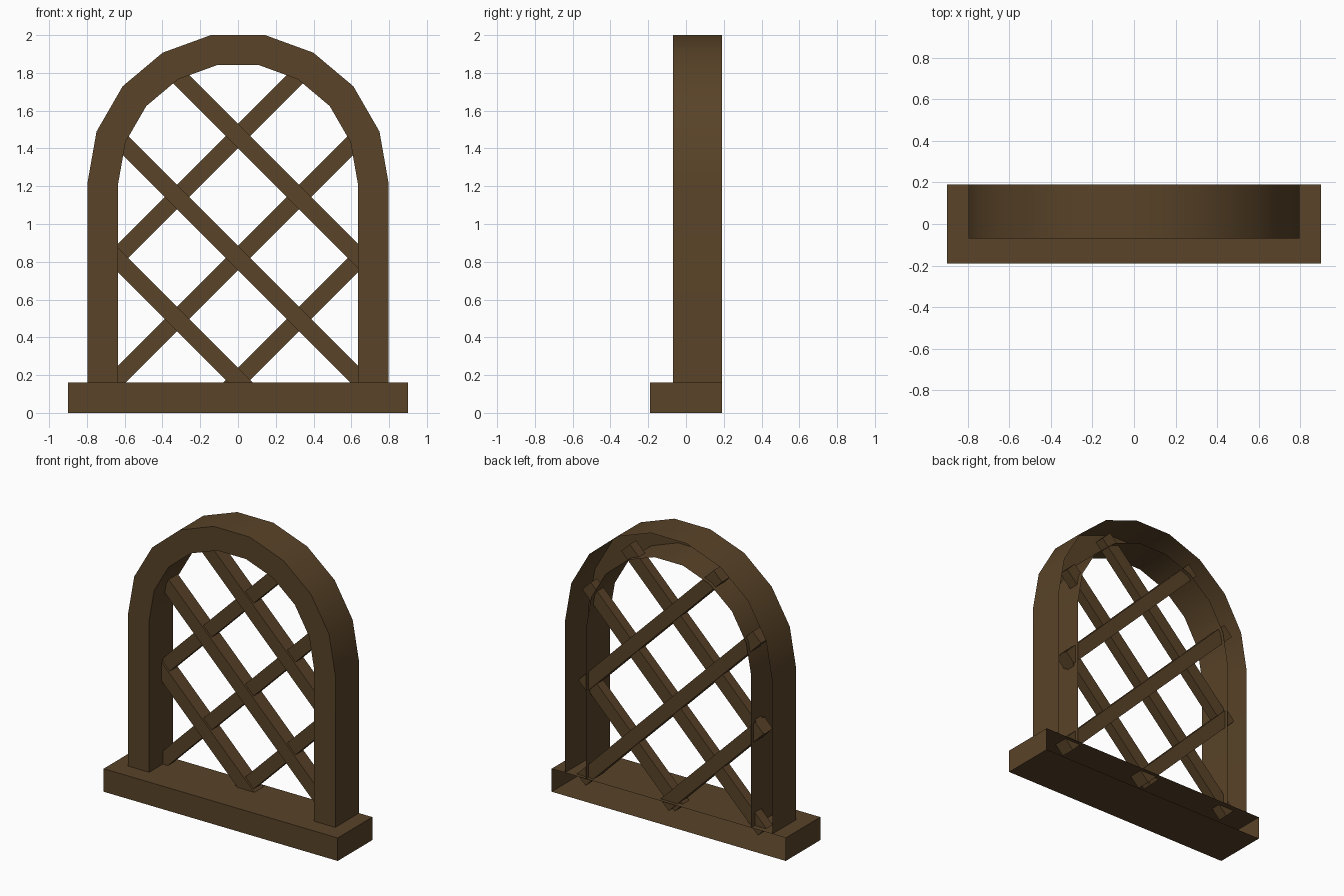
import bpy, bmesh, math
from mathutils import Matrix

if "Cube" in bpy.data.objects:
    bpy.data.objects.remove(bpy.data.objects["Cube"])

wood = bpy.data.materials.new("dark_wood")
wood.diffuse_color = (0.10, 0.056, 0.021, 1)
wood.use_nodes = True
wood.node_tree.nodes["Principled BSDF"].inputs["Base Color"].default_value = wood.diffuse_color

BACK = 0.19      # rear plane, sits flush on a wall
FRONT = -0.07    # front plane of the arch
SILL_TOP = 0.16
SPRING = 1.217   # height where the arch starts


def finish(name, bm):
    me = bpy.data.meshes.new(name)
    bm.to_mesh(me)
    bm.free()
    me.materials.append(wood)
    ob = bpy.data.objects.new(name, me)
    bpy.context.collection.objects.link(ob)
    return ob


def box(bm, size, matrix):
    scale = Matrix.Diagonal((*size, 1))
    return bmesh.ops.create_cube(bm, size=1, matrix=matrix @ scale)["verts"]


# Sill: block with an open back
bm = bmesh.new()
box(bm, (1.8, 0.38, SILL_TOP), Matrix.Translation((0, 0, SILL_TOP / 2)))
bm.normal_update()
bmesh.ops.delete(bm, geom=[f for f in bm.faces if f.normal.y > 0.9], context='FACES_ONLY')
finish("sill", bm)


# Arched frame: outer wall, front and inner wall, open back
def arch(radius):
    pts = [(radius, SILL_TOP)]
    for i in range(10):
        a = math.radians(20 * i)
        pts.append((radius * math.cos(a), SPRING + radius * math.sin(a)))
    return pts + [(-radius, SILL_TOP)]


bm = bmesh.new()
loops = []
for radius, y in ((0.797, BACK), (0.797, FRONT), (0.634, FRONT), (0.634, BACK)):
    loops.append([bm.verts.new((x, y, z)) for x, z in arch(radius)])
for a, b in zip(loops, loops[1:]):
    for i in range(len(a) - 1):
        bm.faces.new((a[i], a[i + 1], b[i + 1], b[i]))
bm.normal_update()
# make the front strip face -y
if next(f for f in bm.faces if abs(f.normal.y) > 0.9).normal.y > 0:
    bmesh.ops.reverse_faces(bm, faces=bm.faces[:])
frame = finish("arched_frame", bm)
bpy.context.view_layer.objects.active = frame
frame.select_set(True)
bpy.ops.object.shade_smooth_by_angle(angle=math.radians(30))

# Diagonal lattice: three bars each way, given as (height at centre, x start, x end)
bars = [(1.465, -0.36, 0.68), (0.82, -0.66, 0.69), (0.175, -0.68, 0.05)]
for name, side, y0, y1 in (("falling_bars", 1, 0.065, 0.165), ("rising_bars", -1, 0.08, 0.15)):
    bm = bmesh.new()
    for c, xa, xb in bars:
        mid = (xa + xb) / 2
        m = Matrix.Translation((side * mid, (y0 + y1) / 2, c - mid))
        m = m @ Matrix.Rotation(side * math.radians(45), 4, 'Y')
        box(bm, ((xb - xa) * math.sqrt(2), y1 - y0, 0.092), m)
    finish(name, bm)
